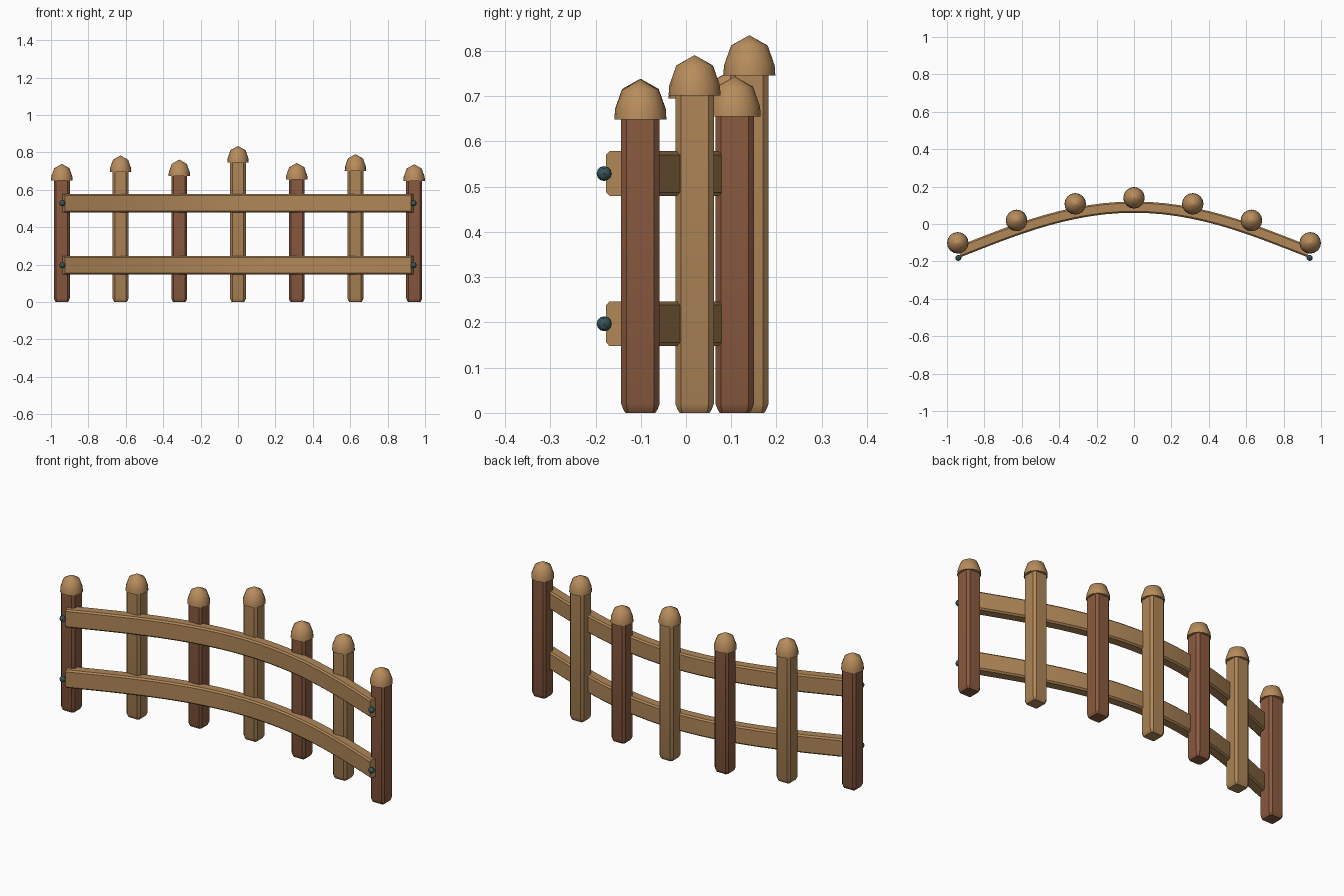
import bpy, bmesh, math
from mathutils import Vector

if "Cube" in bpy.data.objects:
    bpy.data.objects.remove(bpy.data.objects["Cube"])


def material(name, rgb):
    m = bpy.data.materials.new(name)
    m.diffuse_color = (*rgb, 1)
    m.use_nodes = True
    m.node_tree.nodes["Principled BSDF"].inputs["Base Color"].default_value = m.diffuse_color
    return m


TAN = material("tan wood", (0.434, 0.242, 0.098))
BROWN = material("brown wood", (0.262, 0.105, 0.052))
CAP = material("cap wood", (0.474, 0.262, 0.108))
IRON = material("dark iron", (0.04, 0.085, 0.1))


def finish(bm, name, mat, angle):
    bmesh.ops.recalc_face_normals(bm, faces=bm.faces)
    me = bpy.data.meshes.new(name)
    bm.to_mesh(me)
    bm.free()
    me.materials.append(mat)
    ob = bpy.data.objects.new(name, me)
    bpy.context.collection.objects.link(ob)
    bpy.context.view_layer.objects.active = ob
    ob.select_set(True)
    bpy.ops.object.shade_smooth_by_angle(angle=math.radians(angle))
    ob.select_set(False)
    return ob


def skin(rings, name, mat, angle):
    """Join rings of points into a closed tube."""
    bm = bmesh.new()
    vs = [[bm.verts.new(p) for p in r] for r in rings]
    n = len(vs[0])
    for a, b in zip(vs, vs[1:]):
        for i in range(n):
            j = (i + 1) % n
            bm.faces.new((a[i], a[j], b[j], b[i]))
    bm.faces.new(vs[0])
    bm.faces.new(vs[-1])
    return finish(bm, name, mat, angle)


def chamfered(w, h, c):
    return [(w, h - c), (w - c, h), (c - w, h), (-w, h - c),
            (-w, c - h), (c - w, -h), (w - c, -h), (w, c - h)]


def bend(x):
    return -0.335 * x**2 + 0.0717 * x**4


def slope(x):
    return -0.67 * x + 0.2868 * x**3


# Square posts with domed caps
cap_base = [0.65, 0.695, 0.673, 0.746, 0.655, 0.702, 0.648]
for k, top in enumerate(cap_base):
    x = (k - 3) * 0.314
    y = 0.14 + bend(x)
    rings = []
    for z, w, c in ((0.003, 0.033, 0.006), (0.008, 0.038, 0.009),
                    (0.02, 0.0425, 0.012), (top + 0.015, 0.0425, 0.012)):
        rings.append([(x + u, y + v, z) for u, v in chamfered(w, w, c)])
    rings[0] = [(px, py, 0) for px, py, _ in rings[0]]
    skin(rings, "post", TAN if k % 2 else BROWN, 25)

    rings = []
    for r, z in ((0.0575, 0), (0.056, 0.022), (0.0405, 0.066), (0.0005, 0.0885)):
        rings.append([(x + r * math.cos(i * math.pi / 8), y + r * math.sin(i * math.pi / 8), top + z)
                      for i in range(16)])
    skin(rings, "post_cap", CAP, 50)

# Curved rails and end bolts
for zc in (0.197, 0.529):
    rings = []
    for i in range(25):
        x = -0.936 + 1.872 * i / 24
        n = Vector((-slope(x), 1, 0)).normalized()
        p = Vector((x, 0.09 + bend(x), zc))
        rings.append([p + n * u + Vector((0, 0, v)) for u, v in chamfered(0.03, 0.0495, 0.008)])
    skin(rings, "rail", TAN, 30)
    for s in (-1, 1):
        bm = bmesh.new()
        bmesh.ops.create_uvsphere(bm, u_segments=8, v_segments=6, radius=0.0165)
        for v in bm.verts:
            v.co = (v.co.x + s * 0.939, v.co.z - 0.181, v.co.y + zc)
        finish(bm, "bolt", IRON, 40)
